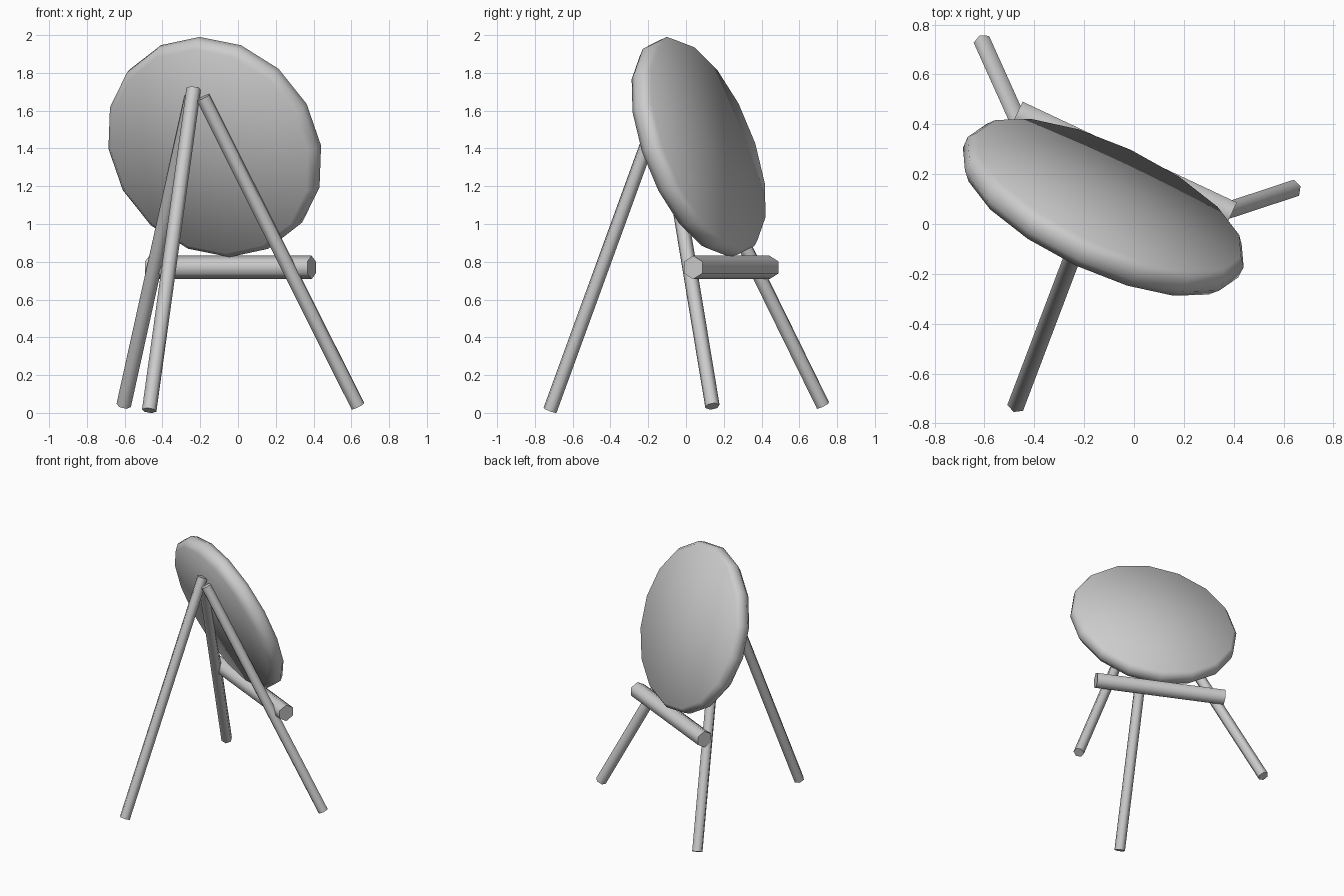
import bpy, bmesh, math
from mathutils import Vector, Matrix

if "Cube" in bpy.data.objects:
    bpy.data.objects.remove(bpy.data.objects["Cube"])


def finish(bm, name, angle):
    bmesh.ops.recalc_face_normals(bm, faces=bm.faces)
    me = bpy.data.meshes.new(name)
    bm.to_mesh(me)
    bm.free()
    ob = bpy.data.objects.new(name, me)
    bpy.context.collection.objects.link(ob)
    bpy.ops.object.select_all(action='DESELECT')
    ob.select_set(True)
    bpy.context.view_layer.objects.active = ob
    bpy.ops.object.shade_smooth_by_angle(angle=math.radians(angle))
    return ob


def pole(name, a, b, r, sides=6):
    """Straight faceted pole between two points."""
    a, b = Vector(a), Vector(b)
    d = b - a
    z = d.normalized()
    side = z.cross(Vector((0, 0, 1))).normalized()
    rot = Matrix((side, z.cross(side), z)).transposed().to_4x4()
    bm = bmesh.new()
    bmesh.ops.create_cone(bm, cap_ends=True, segments=sides, radius1=r, radius2=r,
                          depth=d.length, matrix=Matrix.Translation((a + b) / 2) @ rot)
    return finish(bm, name, 65)


# Local directions of the stand: sideways, and tilted face normal
yaw, tilt = math.radians(25.2), math.radians(20)
across = Vector((math.cos(yaw), -math.sin(yaw), 0))
forward = Vector((math.sin(yaw), math.cos(yaw), 0))
normal = forward * math.cos(tilt) + Vector((0, 0, math.sin(tilt)))
up = across.cross(normal)
up = up if up.z > 0 else -up
centre = Vector((-0.12, 0.075, 1.41))

# Round target disc: rounded rim, slightly domed faces
SIDES = 16
bm = bmesh.new()
rings = []
for r, h in [(0.575, -0.075), (0.61, -0.035), (0.612, 0.015), (0.585, 0.05)]:
    rings.append([bm.verts.new(centre + normal * h
                               + across * (r * math.sin(i * math.tau / SIDES))
                               + up * (r * math.cos(i * math.tau / SIDES)))
                  for i in range(SIDES)])
back = bm.verts.new(centre - normal * 0.085)
front = bm.verts.new(centre + normal * 0.07)
for i in range(SIDES):
    j = (i + 1) % SIDES
    for lo, hi in zip(rings, rings[1:]):
        bm.faces.new((lo[i], lo[j], hi[j], hi[i]))
    bm.faces.new((back, rings[0][j], rings[0][i]))
    bm.faces.new((front, rings[-1][i], rings[-1][j]))
finish(bm, "target_disc", 85)

# Three legs meeting behind the disc
pole("rear_leg", (-0.47, -0.72, 0.013), (-0.235, -0.10, 1.715), 0.039)
pole("right_leg", (0.635, 0.14, 0.035), (-0.185, -0.13, 1.67), 0.039)
pole("left_leg", (-0.605, 0.725, 0.04), (-0.245, -0.075, 1.67), 0.039)

# Crossbar the disc rests on
mid = Vector((-0.04, 0.24, 0.77))
pole("crossbar", mid - across * 0.475, mid + across * 0.475, 0.062)
